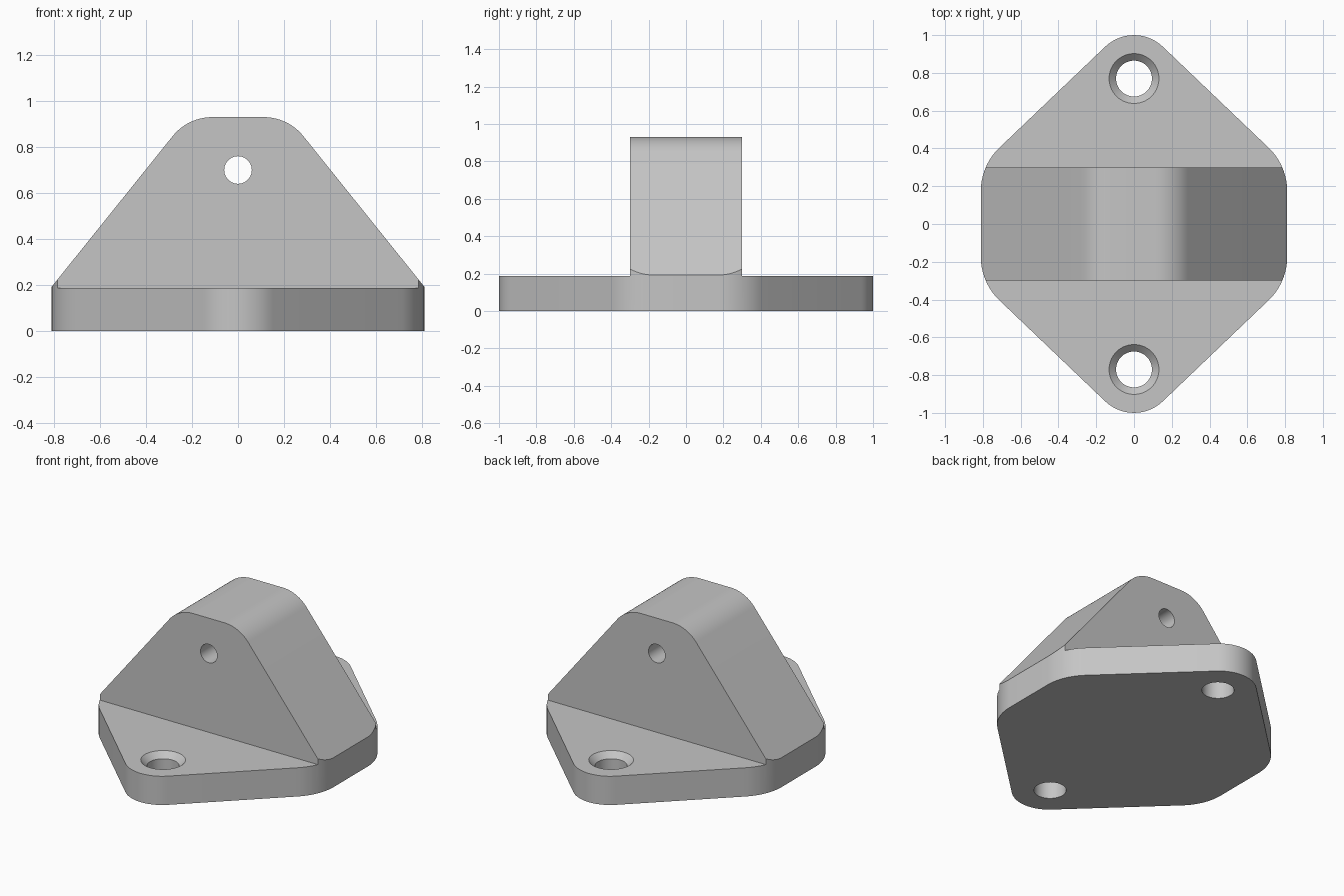
import bpy, bmesh, math
from mathutils import Vector, Matrix

cube = bpy.data.objects.get("Cube")
if cube:
    bpy.data.objects.remove(cube, do_unlink=True)


def rounded(corners, steps=14):
    """Closed outline from (x, y, radius) corners, each rounded by an arc."""
    pts = []
    n = len(corners)
    for i, (x, y, r) in enumerate(corners):
        p = Vector((x, y))
        if r == 0:
            pts.append(p)
            continue
        a = (Vector(corners[i - 1][:2]) - p).normalized()
        b = (Vector(corners[(i + 1) % n][:2]) - p).normalized()
        half = a.angle(b) / 2
        centre = p + (a + b).normalized() * (r / math.sin(half))
        start = p + a * (r / math.tan(half)) - centre
        turn = math.pi - 2 * half
        sign = 1 if a.x * b.y - a.y * b.x < 0 else -1
        for k in range(steps + 1):
            t = sign * turn * k / steps
            c, s = math.cos(t), math.sin(t)
            pts.append(centre + Vector((c * start.x - s * start.y,
                                        s * start.x + c * start.y)))
    return pts


def finish(bm, name):
    bmesh.ops.recalc_face_normals(bm, faces=bm.faces)
    mesh = bpy.data.meshes.new(name)
    bm.to_mesh(mesh)
    bm.free()
    ob = bpy.data.objects.new(name, mesh)
    bpy.context.collection.objects.link(ob)
    return ob


def loft(rings, name):
    """Solid through rings of equal point count, capped at both ends."""
    bm = bmesh.new()
    loops = [[bm.verts.new(p) for p in ring] for ring in rings]
    for lo, hi in zip(loops, loops[1:]):
        for i in range(len(lo)):
            bm.faces.new((lo[i - 1], lo[i], hi[i], hi[i - 1]))
    bm.faces.new(loops[0])
    bm.faces.new(loops[-1])
    return finish(bm, name)


def lathe(profile, name, sides=64):
    """Turned solid from (radius, height) pairs."""
    angles = [2 * math.pi * i / sides for i in range(sides)]
    return loft([[(r * math.cos(a), r * math.sin(a), z) for a in angles]
                 for r, z in profile], name)


BASE_TOP, TOP, HALF_X, RIB_Y = 0.187, 0.93, 0.811, 0.30

# wide slab that sets the base thickness
bm = bmesh.new()
bmesh.ops.create_cube(bm, size=1, matrix=Matrix.Translation((0, 0, BASE_TOP / 2))
                      @ Matrix.Diagonal((3, 3, BASE_TOP, 1)))
bracket = finish(bm, "mounting_bracket")

# upright block with sloping sides and a rounded crown
side = rounded([(0.925, 0.05, 0), (0.218, TOP, 0.22),
                (-0.218, TOP, 0.22), (-0.925, 0.05, 0)])
rib = loft([[(p.x, y, p.y) for p in side] for y in (-RIB_Y, RIB_Y)], "rib")

# rounded diamond footprint trims slab and block together
plan = rounded([(HALF_X, -0.31, 0.32), (HALF_X, 0.31, 0.32), (0, 1.0845, 0.221),
                (-HALF_X, 0.31, 0.32), (-HALF_X, -0.31, 0.32), (0, -1.0845, 0.221)])
footprint = loft([[(p.x, p.y, z) for p in plan] for z in (-0.2, 1.2)], "footprint")

# cross hole and two countersunk screw holes
cross_hole = lathe([(0.06, -0.6), (0.06, 0.6)], "cross_hole")
cross_hole.matrix_world = Matrix.Translation((0, 0, 0.70)) @ Matrix.Rotation(math.pi / 2, 4, "X")
cutters = [(rib, "UNION"), (footprint, "INTERSECT"), (cross_hole, "DIFFERENCE")]
for y, name in ((0.77, "back_screw_hole"), (-0.77, "front_screw_hole")):
    hole = lathe([(0.095, -0.1), (0.095, BASE_TOP - 0.037), (0.192, BASE_TOP + 0.06)], name)
    hole.location.y = y
    cutters.append((hole, "DIFFERENCE"))

for ob, operation in cutters:
    ob.hide_render = True
    mod = bracket.modifiers.new(ob.name, "BOOLEAN")
    mod.operation, mod.solver, mod.object = operation, "EXACT", ob

# bake the solid and drop the helpers
bpy.context.view_layer.update()
solid = bpy.data.meshes.new_from_object(
    bracket.evaluated_get(bpy.context.evaluated_depsgraph_get()))
bracket.modifiers.clear()
bracket.data = solid
for ob, _ in cutters:
    bpy.data.objects.remove(ob, do_unlink=True)

# plain grey finish
grey = bpy.data.materials.new("light_grey")
grey.use_nodes = True
colour = (0.56, 0.56, 0.56, 1)
grey.diffuse_color = colour
next(n for n in grey.node_tree.nodes
     if n.type == "BSDF_PRINCIPLED").inputs["Base Color"].default_value = colour
solid.materials.clear()
solid.materials.append(grey)
for face in solid.polygons:
    face.material_index = 0

bpy.ops.object.select_all(action="DESELECT")
bracket.select_set(True)
bpy.context.view_layer.objects.active = bracket
bpy.ops.object.shade_smooth_by_angle(angle=math.radians(20))
